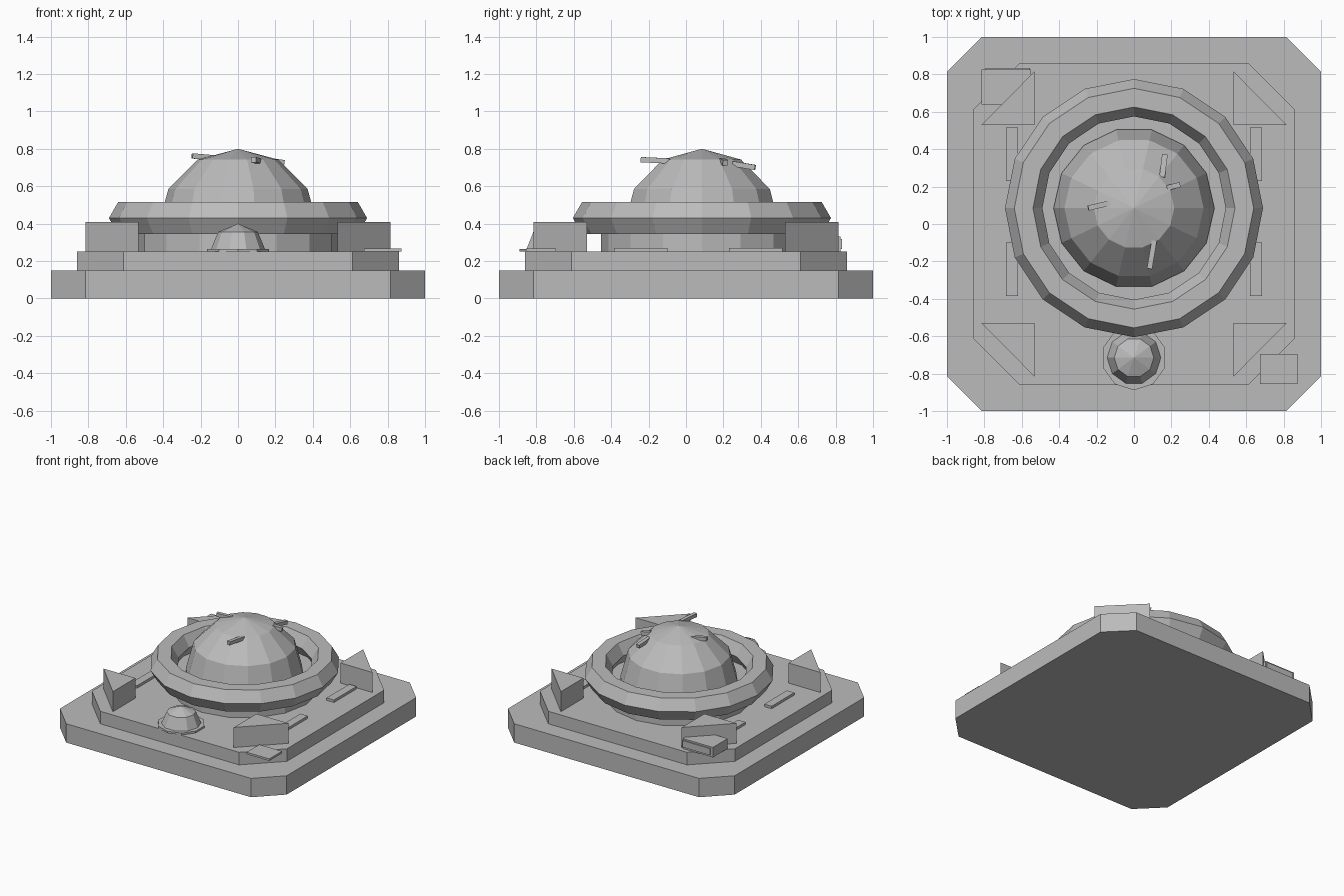
import bpy, bmesh, math
from mathutils import Vector

old = bpy.data.objects.get("Cube")
if old:
    bpy.data.objects.remove(old, do_unlink=True)

grey = bpy.data.materials.new("plain_grey")
grey.use_nodes = True
grey.diffuse_color = (0.5, 0.5, 0.5, 1)
grey.node_tree.nodes["Principled BSDF"].inputs["Base Color"].default_value = (0.5, 0.5, 0.5, 1)

HUB = (0, 0.085, 0)
POD = (0, -0.715, 0)


def finish(name, bm, loc=(0, 0, 0)):
    bmesh.ops.remove_doubles(bm, verts=bm.verts, dist=1e-5)
    bmesh.ops.recalc_face_normals(bm, faces=bm.faces)
    me = bpy.data.meshes.new(name)
    bm.to_mesh(me)
    bm.free()
    me.materials.append(grey)
    ob = bpy.data.objects.new(name, me)
    ob.location = loc
    bpy.context.collection.objects.link(ob)
    return ob


def prism(name, outline, z0, z1):
    """Extrude a flat outline between two heights."""
    bm = bmesh.new()
    face = bm.faces.new([bm.verts.new((x, y, z0)) for x, y in outline])
    top = bmesh.ops.extrude_face_region(bm, geom=[face])["geom"]
    verts = [v for v in top if isinstance(v, bmesh.types.BMVert)]
    bmesh.ops.translate(bm, verts=verts, vec=(0, 0, z1 - z0))
    return finish(name, bm)


def lathe(name, profile, sides, loc, closed=False, start=0.0):
    """Turn (radius, height) points about a vertical axis."""
    bm = bmesh.new()
    rings = []
    for k in range(sides):
        a = start + math.tau * k / sides
        rings.append([bm.verts.new((r * math.cos(a), r * math.sin(a), z)) for r, z in profile])
    count = len(profile)
    for k in range(sides):
        a, b = rings[k], rings[(k + 1) % sides]
        for i in range(count if closed else count - 1):
            j = (i + 1) % count
            bm.faces.new((a[i], b[i], b[j], a[j]))
    bmesh.ops.dissolve_degenerate(bm, dist=1e-5, edges=bm.edges)
    return finish(name, bm, loc)


def box(name, lo, hi):
    return prism(name, [(lo[0], lo[1]), (hi[0], lo[1]), (hi[0], hi[1]), (lo[0], hi[1])], lo[2], hi[2])


def bar(name, start, end, width, thick):
    """Small slab running between two points."""
    a, b = Vector(start), Vector(end)
    bm = bmesh.new()
    bmesh.ops.create_cube(bm, size=1)
    bmesh.ops.scale(bm, verts=bm.verts, vec=((b - a).length, width, thick))
    ob = finish(name, bm, (a + b) / 2)
    d = b - a
    ob.rotation_euler = (0, -math.atan2(d.z, math.hypot(d.x, d.y)), math.atan2(d.y, d.x))
    return ob


def chamfered(s, c):
    return [(c, -s), (s, -c), (s, c), (c, s), (-c, s), (-s, c), (-s, -c), (-c, -s)]


# Stepped platform
prism("lower_base", chamfered(1.0, 0.815), 0, 0.15)
prism("upper_base", chamfered(0.86, 0.612), 0.15, 0.25)

# Central drum, faceted ring and dome
lathe("drum", [(0, 0.25), (0.54, 0.25), (0.54, 0.35), (0, 0.35)], 16, HUB)
ring = [(0.59 + 0.1 * math.cos(math.pi * i / 3), 0.43 + 0.1 * math.sin(math.pi * i / 3)) for i in range(6)]
lathe("ring", ring, 16, HUB, closed=True)
dome = [(0.43 * math.sin(math.pi * i / 6), 0.37 + 0.43 * math.cos(math.pi * i / 6)) for i in range(4)]
lathe("dome", dome + [(0.43, 0.34), (0, 0.34)], 14, HUB)

# Small front pod with its collar
pod = [(0.15 * math.sin(math.pi * i / 4), 0.25 + 0.15 * math.cos(math.pi * i / 4)) for i in range(3)]
lathe("pod_dome", pod + [(0, 0.25)], 10, POD)
lathe("pod_collar", [(0, 0.25), (0.174, 0.25), (0.174, 0.265), (0, 0.265)], 10, POD, start=math.pi / 2)

# Corner wedges and side slats
for sx, side in ((-1, "right"), (1, "left")):
    for sy, end in ((-1, "front"), (1, "back")):
        prism(f"{end}_{side}_wedge",
              [(0.533 * sx, 0.53 * sy), (0.815 * sx, 0.53 * sy), (0.533 * sx, 0.815 * sy)], 0.25, 0.41)
    for y0, y1, end in ((-0.385, -0.1, "front"), (0.23, 0.515, "back")):
        box(f"{end}_{side}_slat", (min(0.62 * sx, 0.685 * sx), y0, 0.25),
            (max(0.62 * sx, 0.685 * sx), y1, 0.27))

# Loose plate at one corner, crate with raised panel at the opposite one
box("corner_plate", (0.675, -0.855, 0.25), (0.875, -0.695, 0.266))
box("crate", (-0.815, 0.64, 0.25), (-0.55, 0.825, 0.33))
box("crate_panel", (-0.795, 0.825, 0.265), (-0.555, 0.834, 0.318))

# Scattered slabs on the dome
bar("dome_slab_right", (-0.245, 0.085, 0.762), (-0.13, 0.112, 0.752), 0.028, 0.028)
bar("dome_slab_front", (0.083, -0.24, 0.742), (0.108, -0.09, 0.735), 0.028, 0.028)
bar("dome_slab_back", (0.15, 0.25, 0.72), (0.165, 0.37, 0.7), 0.03, 0.028)
bar("dome_slab_left", (0.175, 0.192, 0.735), (0.245, 0.21, 0.725), 0.028, 0.03)
